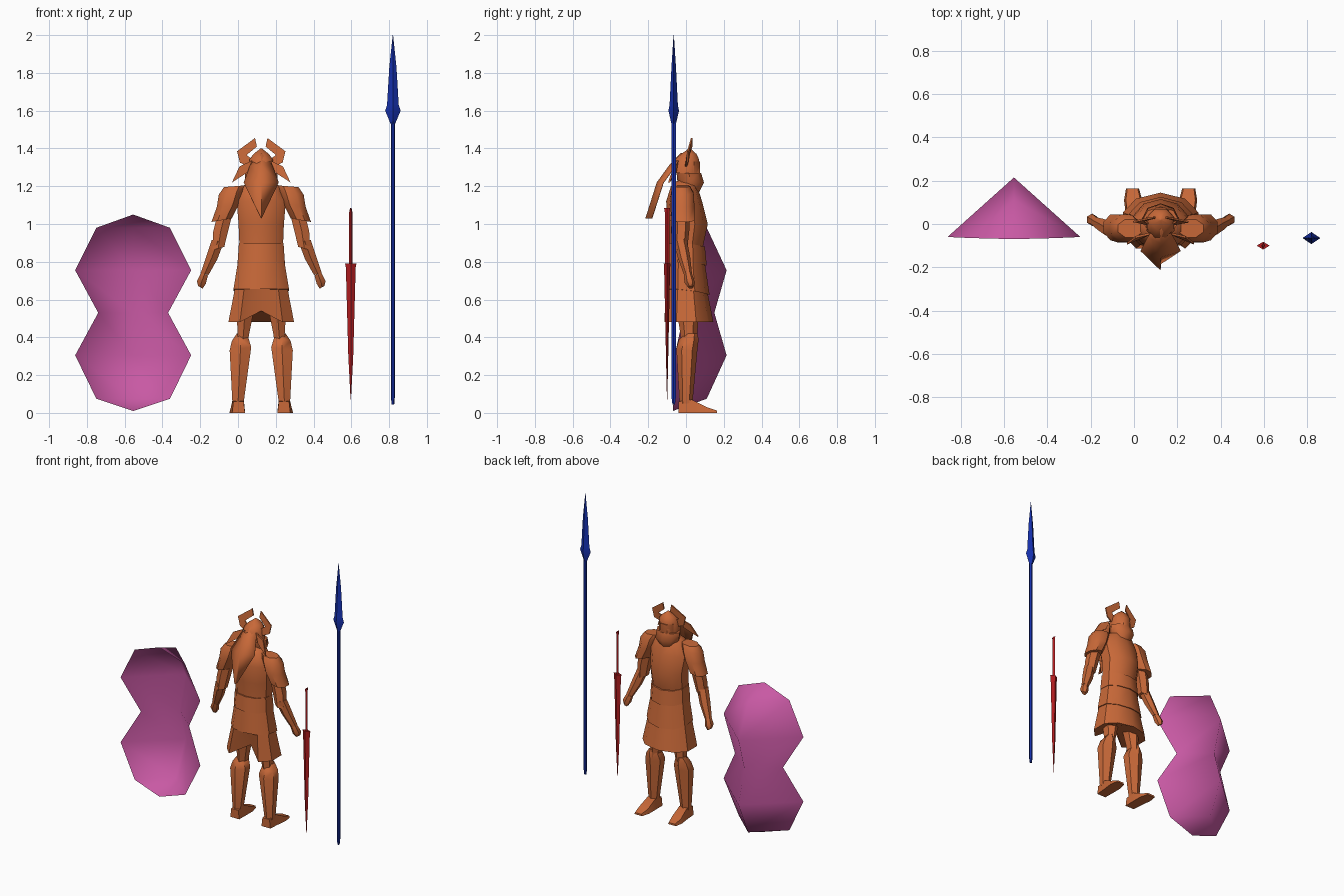
import bpy, bmesh, math

cube = bpy.data.objects.get("Cube")
if cube:
    bpy.data.objects.remove(cube, do_unlink=True)

CX = 0.123  # centre line of the warrior


def material(name, rgb):
    m = bpy.data.materials.new(name)
    m.use_nodes = True
    m.diffuse_color = (*rgb, 1)
    m.node_tree.nodes["Principled BSDF"].inputs["Base Color"].default_value = (*rgb, 1)
    return m


BRONZE = material("bronze_orange", (0.58, 0.14, 0.04))
PINK = material("shield_pink", (0.58, 0.10, 0.37))
RED = material("sword_red", (0.46, 0.012, 0.014))
BLUE = material("spear_blue", (0.008, 0.03, 0.42))


def build(name, verts, faces, mat, angle=45):
    bm = bmesh.new()
    vs = [bm.verts.new(v) for v in verts]
    for f in faces:
        bm.faces.new([vs[i] for i in f])
    bmesh.ops.recalc_face_normals(bm, faces=bm.faces)
    me = bpy.data.meshes.new(name)
    bm.to_mesh(me)
    bm.free()
    me.materials.append(mat)
    ob = bpy.data.objects.new(name, me)
    bpy.context.collection.objects.link(ob)
    bpy.ops.object.select_all(action='DESELECT')
    ob.select_set(True)
    bpy.context.view_layer.objects.active = ob
    bpy.ops.object.shade_smooth_by_angle(angle=math.radians(angle))
    return ob


def skin(name, rings, mat, angle=45, cap=True):
    """Join equal rings of points into a closed tube."""
    n = len(rings[0])
    faces = [(r * n + i, r * n + (i + 1) % n, (r + 1) * n + (i + 1) % n, (r + 1) * n + i)
             for r in range(len(rings) - 1) for i in range(n)]
    if cap:
        last = (len(rings) - 1) * n
        faces += [tuple(range(n)), tuple(range(last, last + n))]
    return build(name, [p for r in rings for p in r], faces, mat, angle)


def ngon(n, turn=0.0):
    return [(math.cos(math.tau * (i + turn) / n), math.sin(math.tau * (i + turn) / n)) for i in range(n)]


def tube(name, levels, mat, shape, side=1, x0=CX, angle=45):
    """Each level: offset x, y, z, half width, half depth, tilt."""
    rings = [[(x0 + side * (d + rx * u), y + ry * v, z + t * u) for u, v in shape]
             for d, y, z, rx, ry, t in levels]
    return skin(name, rings, mat, angle)


def plate(name, pts, thick, axis, side=1):
    """Thin prism from an outline given as offset x, y, z."""
    rings = [[tuple((CX + side * p[0] if k == 0 else p[k]) + (s * thick if k == axis else 0)
                    for k in range(3)) for p in pts] for s in (-1, 1)]
    return skin(name, rings, BRONZE, 30)


# Shield: bent shell with a centre ridge
rows = [(1.05, 0, -.07, -.07), (.98, .195, .11, -.065), (.755, .307, .215, -.06), (.53, .185, .15, -.01),
        (.305, .307, .215, -.06), (.075, .195, .11, -.065), (.01, 0, -.07, -.07)]
verts, faces = [], []
for z, w, ridge, rim in rows:
    verts += [(-.555 - w, rim, z), (-.555, ridge, z), (-.555 + w, rim, z)]
for r in range(len(rows) - 1):
    for c in (0, 1):
        a, b = r * 3 + c, r * 3 + c + 3
        if r == 0:
            faces.append((1, b + 1, b))
        elif r == len(rows) - 2:
            faces.append((a, a + 1, 3 * r + 4))
        else:
            faces.append((a, a + 1, b + 1, b))
build("shield", verts, faces, PINK, 100)

# Sword and spear: slim diamond sections
diamond = ngon(4)
tube("sword_grip", [(0, -.1, .78, .009, .012, 0), (0, -.1, 1.06, .009, .012, 0),
                    (0, -.1, 1.085, .004, .016, 0)], RED, diamond, x0=.597)
tube("sword_blade", [(0, -.1, .07, .001, .001, 0), (0, -.1, .3, .013, .006, 0),
                     (0, -.1, .77, .026, .016, 0), (0, -.1, .79, .03, .018, 0)], RED, diamond, x0=.597)
tube("spear_shaft", [(0, -.065, .045, .007, .008, 0), (0, -.065, .08, .01, .013, 0),
                     (0, -.065, 1.54, .01, .013, 0)], BLUE, ngon(6), x0=.82)
tube("spear_head", [(0, -.065, 1.53, .012, .012, 0), (0, -.065, 1.6, .041, .028, 0),
                    (0, -.065, 1.63, .031, .022, 0), (0, -.065, 1.83, .019, .012, 0),
                    (0, -.065, 2.0, .001, .001, 0)], BLUE, diamond, x0=.82)

# Torso and layered skirt: wide sections with a pointed front and back
half = [(1, -.4), (1, .35), (.65, .8)]
section = half + [(0, 1)] + [(-u, v) for u, v in reversed(half)] + [(-.65, -.85), (0, -1), (.65, -.85)]


def tier(name, levels, droop=0, fold=0):
    rings = [[(CX + rx * u, y + ry * v, z - droop * max(0, v)) for u, v in section]
             for y, z, rx, ry in levels]
    x, y, z = rings[0][8]
    rings[0][8] = (x, y + fold, z + fold * .6)
    skin(name, rings, BRONZE, 40)


tier("chest", [(0, .88, .115, .09), (.01, 1.0, .12, .105), (-.01, 1.12, .13, .095),
               (-.01, 1.2, .1, .07), (0, 1.23, .05, .045)])
tier("waist_band", [(0, .8, .125, .11), (0, .9, .118, .1)], .02)
tier("upper_skirt", [(.005, .655, .147, .12), (0, .82, .12, .1)], .03)
tier("lower_skirt", [(.005, .48, .174, .14), (0, .67, .137, .108)], 0, .1)

# Head, helmet and collar, facing the pointed toes
tube("head", [(0, .01, 1.18, .05, .05, 0), (0, .02, 1.25, .06, .06, 0),
              (0, .02, 1.33, .06, .06, 0)], BRONZE, ngon(8, .5))
tube("helmet_dome", [(0, 0, 1.27, .07, .08, 0), (0, .005, 1.34, .068, .07, 0),
                     (0, .015, 1.37, .045, .045, 0), (0, .02, 1.4, .004, .004, 0)], BRONZE, ngon(8, .5))
tube("face_guard", [(0, .02, 1.17, .05, .05, 0), (0, .025, 1.22, .085, .07, 0),
                    (0, .015, 1.27, .085, .065, 0)], BRONZE, ngon(8))

# Plume: folded kite sheet trailing behind the head
spine = [(-.03, 1.375, .012), (-.09, 1.31, .06), (-.155, 1.22, .093), (-.215, 1.03, .002)]
verts = [(CX + s * w, y + abs(s) * .03, z) for y, z, w in spine for s in (-1, 0, 1)]
faces = [(3 * r + c, 3 * r + c + 1, 3 * r + c + 4, 3 * r + c + 3) for r in range(3) for c in (0, 1)]
plume = build("plume", verts, faces, BRONZE, 40)
plume.modifiers.new("thickness", 'SOLIDIFY').thickness = .008

octagon = ngon(8, .5)
hexagon = ngon(6, .5)
for side, label in ((1, "left"), (-1, "right")):
    # Helmet ornaments
    plate(label + "_horn", [(.05, .0, 1.345), (.07, .0, 1.305), (.113, .01, 1.325), (.128, .01, 1.385),
                            (.033, .03, 1.455), (.023, .03, 1.41), (.078, .015, 1.365)], .004, 1, side)
    plate(label + "_side_flap", [(.05, -.045, 1.335), (.115, -.06, 1.305), (.155, -.09, 1.22),
                                 (.07, -.055, 1.275)], .005, 1, side)
    # Arm
    tube(label + "_shoulder_pad", [(.21, -.015, 1.02, .058, .065, -.01), (.175, -.02, 1.1, .065, .07, -.01),
                                   (.158, -.02, 1.165, .072, .065, -.01), (.14, -.02, 1.2, .062, .045, -.005)],
         BRONZE, octagon, side)
    tube(label + "_upper_arm", [(.228, -.03, .87, .037, .037, -.01), (.215, -.025, .96, .045, .042, 0),
                                (.18, -.02, 1.1, .045, .045, 0)], BRONZE, hexagon, side)
    tube(label + "_forearm", [(.3, .01, .735, .024, .022, .006), (.262, -.01, .82, .035, .033, .006),
                              (.23, -.03, .91, .036, .036, .008)], BRONZE, hexagon, side)
    tube(label + "_hand", [(.322, .025, .665, .014, .015, .008), (.317, .02, .69, .027, .028, .008),
                           (.3, .01, .735, .021, .022, .008)], BRONZE, hexagon, side)
    # Leg
    tube(label + "_thigh", [(.1, .015, .36, .032, .042, 0), (.094, .015, .42, .035, .045, 0),
                            (.085, .01, .55, .055, .06, 0)], BRONZE, hexagon, side)
    tube(label + "_shin", [(.123, .0, .05, .034, .034, 0), (.11, .005, .34, .066, .056, -.01),
                           (.112, .015, .39, .05, .052, -.01), (.112, .03, .42, .02, .03, 0)],
         BRONZE, hexagon, side)
    # Foot: wedge running from heel to toe
    rings = [[(CX + side * (d + u * w), y, z) for u, z in ((-1, 0), (1, 0), (.8, h), (-.8, h))]
             for d, y, w, h in ((.12, -.04, .034, .06), (.122, .03, .037, .07), (.127, .11, .042, .03),
                                (.13, .165, .03, .012))]
    skin(label + "_foot", rings, BRONZE, 40)
